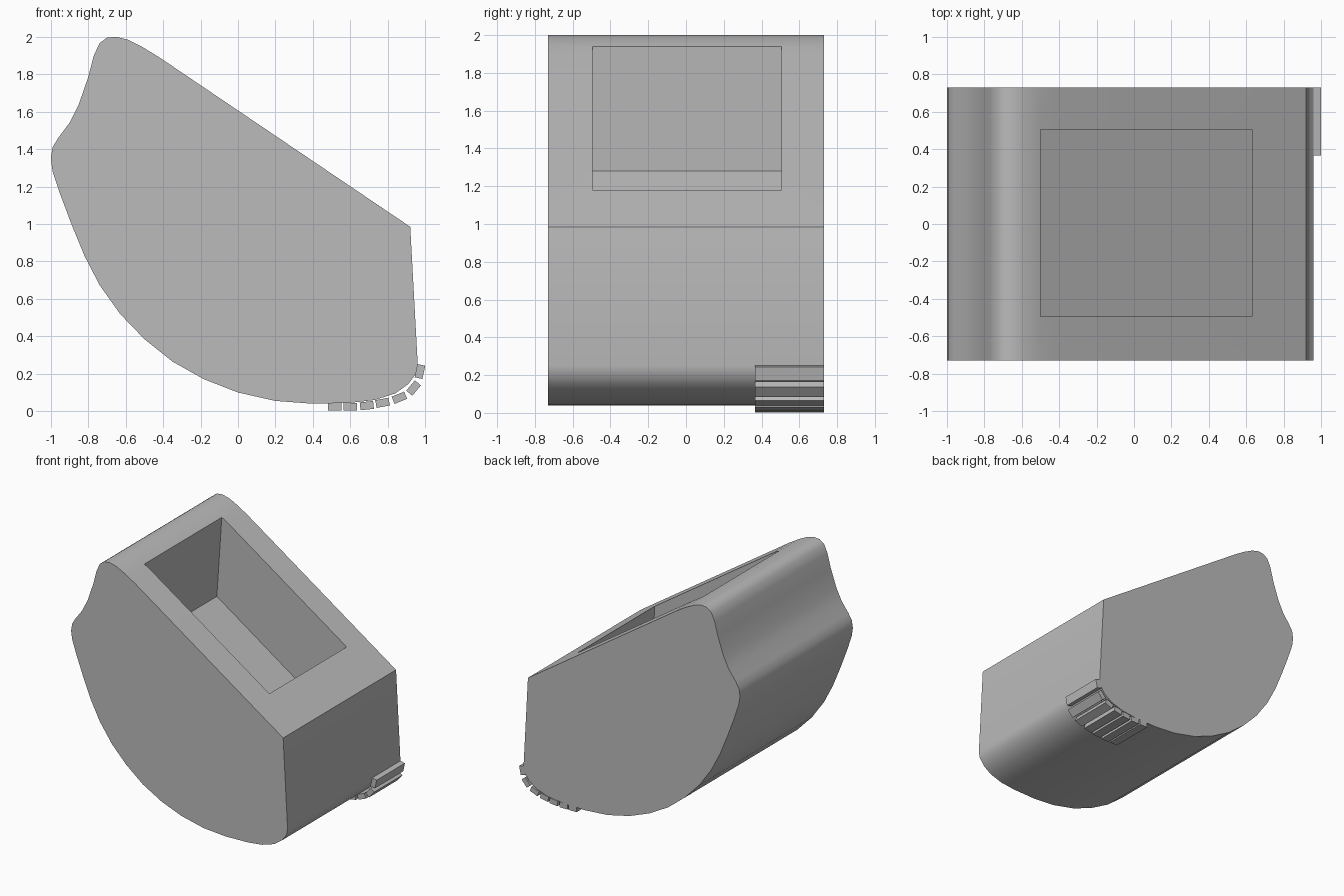
import bpy
import bmesh
import math

# Remove the default object
default_cube = bpy.data.objects.get("Cube")
if default_cube:
    bpy.data.objects.remove(default_cube, do_unlink=True)

# Single plain grey material
grey = bpy.data.materials.new("plain_grey")
grey.use_nodes = True
grey_value = (0.5, 0.5, 0.5, 1)
grey.diffuse_color = grey_value
grey.node_tree.nodes["Principled BSDF"].inputs["Base Color"].default_value = grey_value


def add_mesh_object(name, bm):
    """Turn a bmesh into a named object in the scene."""
    bmesh.ops.recalc_face_normals(bm, faces=bm.faces)
    mesh = bpy.data.meshes.new(name)
    bm.to_mesh(mesh)
    bm.free()
    mesh.materials.append(grey)
    obj = bpy.data.objects.new(name, mesh)
    bpy.context.scene.collection.objects.link(obj)
    return obj


def extrude_profile(name, points, y_front, y_back):
    """Extrude a closed side profile (x, z) along y."""
    bm = bmesh.new()
    face = bm.faces.new([bm.verts.new((x, y_front, z)) for x, z in points])
    result = bmesh.ops.extrude_face_region(bm, geom=[face])
    moved = [v for v in result["geom"] if isinstance(v, bmesh.types.BMVert)]
    bmesh.ops.translate(bm, verts=moved, vec=(0, y_back - y_front, 0))
    return add_mesh_object(name, bm)


def make_active(obj):
    bpy.ops.object.select_all(action="DESELECT")
    obj.select_set(True)
    bpy.context.view_layer.objects.active = obj


# Body: sloped top, wavy back, rounded belly and near-vertical end
half_width = 0.73
body_profile = [
    (0.92, 0.985), (-0.42, 1.89), (-0.51, 1.945), (-0.59, 1.985), (-0.65, 2),
    (-0.7, 1.995), (-0.74, 1.965), (-0.77, 1.9), (-0.8, 1.785), (-0.85, 1.64),
    (-0.9, 1.54), (-0.96, 1.46), (-0.99, 1.41), (-1, 1.35), (-0.99, 1.28),
    (-0.95, 1.16), (-0.89, 1), (-0.82, 0.83), (-0.74, 0.675), (-0.63, 0.52),
    (-0.5, 0.385), (-0.35, 0.265), (-0.18, 0.17), (0, 0.1), (0.2, 0.055),
    (0.4, 0.04), (0.6, 0.045), (0.73, 0.06), (0.84, 0.095), (0.91, 0.145),
    (0.95, 0.2), (0.96, 0.25),
]
body = extrude_profile("body", body_profile, -half_width, half_width)

# Recess: floor parallel to the slope, end walls leaning slightly outward
recess_profile = [
    (-0.5, 2.2), (-0.5, 1.945), (-0.545, 1.28),
    (0.665, 0.46), (0.63, 1.19), (0.63, 2.2),
]
cutter = extrude_profile("recess_cutter", recess_profile, -0.495, 0.505)
cutter.hide_render = True
cut = body.modifiers.new("recess", "BOOLEAN")
cut.operation = "DIFFERENCE"
cut.solver = "EXACT"
cut.object = cutter
make_active(body)
bpy.ops.object.modifier_apply(modifier=cut.name)
bpy.data.objects.remove(cutter, do_unlink=True)
bpy.ops.object.shade_smooth_by_angle(angle=math.radians(40))

# Grip ribs: small blocks following the lower corner on the back half
rib_length, rib_height = 0.072, 0.042
rib_front = half_width / 2
rib_places = [
    (0.516, 0.024, 0), (0.6, 0.024, 0), (0.688, 0.03, 6), (0.772, 0.045, 11),
    (0.862, 0.072, 22), (0.938, 0.124, 50), (0.972, 0.212, 78),
]
for number, (x, z, tilt) in enumerate(rib_places, start=1):
    bm = bmesh.new()
    bmesh.ops.create_cube(bm, size=1)
    bmesh.ops.scale(bm, verts=bm.verts,
                    vec=(rib_length, half_width - rib_front, rib_height))
    rib = add_mesh_object(f"grip_rib_{number}", bm)
    rib.location = (x, (half_width + rib_front) / 2, z)
    rib.rotation_euler.y = -math.radians(tilt)
